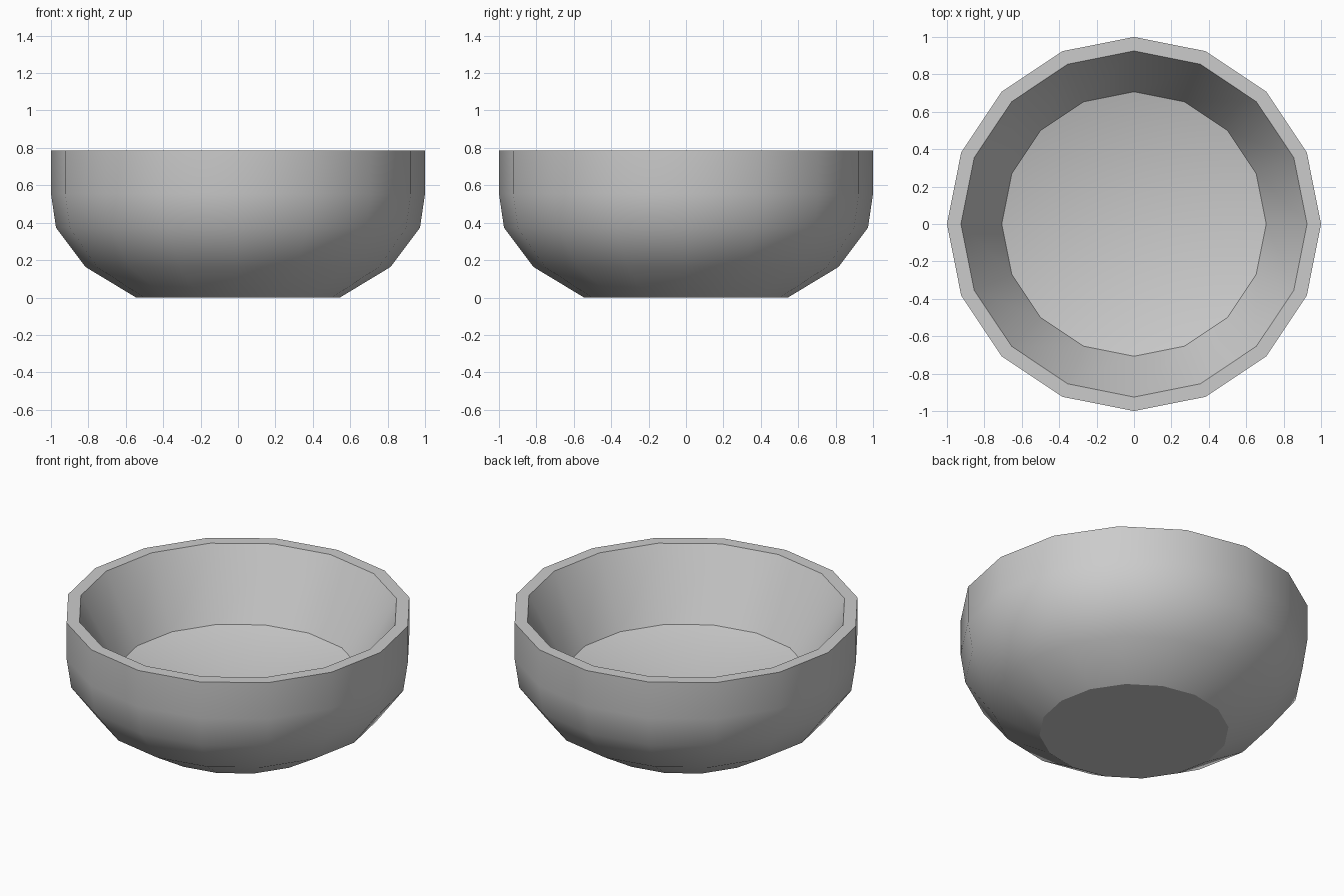
import bpy, bmesh
from math import cos, sin, tau, radians

if "Cube" in bpy.data.objects:
    bpy.data.objects.remove(bpy.data.objects["Cube"])

SIDES = 16

# Bowl profile (radius, height): outside from foot to rim, then inside to floor
PROFILE = [(0.545, 0.0), (0.815, 0.163), (0.973, 0.373), (1.0, 0.555), (1.0, 0.785),
           (0.925, 0.785), (0.707, 0.37)]
FLOOR_CENTRE = 0.18


def lathe(name, profile, sides, centre_z):
    bm = bmesh.new()
    rings = [[bm.verts.new((r * cos(tau * i / sides), r * sin(tau * i / sides), z))
              for i in range(sides)] for r, z in profile]
    for low, high in zip(rings, rings[1:]):
        for i in range(sides):
            j = (i + 1) % sides
            bm.faces.new((low[i], low[j], high[j], high[i]))
    # Underside
    bm.faces.new(rings[0][::-1])
    # Dished inner floor
    centre = bm.verts.new((0, 0, centre_z))
    for i in range(sides):
        bm.faces.new((rings[-1][i], rings[-1][(i + 1) % sides], centre))
    bmesh.ops.recalc_face_normals(bm, faces=bm.faces)
    mesh = bpy.data.meshes.new(name)
    bm.to_mesh(mesh)
    bm.free()
    obj = bpy.data.objects.new(name, mesh)
    bpy.context.collection.objects.link(obj)
    return obj


# Faceted bowl with smooth walls and crisp rim, foot and floor edges
bowl = lathe("bowl", PROFILE, SIDES, FLOOR_CENTRE)
bpy.context.view_layer.objects.active = bowl
bowl.select_set(True)
bpy.ops.object.shade_smooth_by_angle(angle=radians(30))
